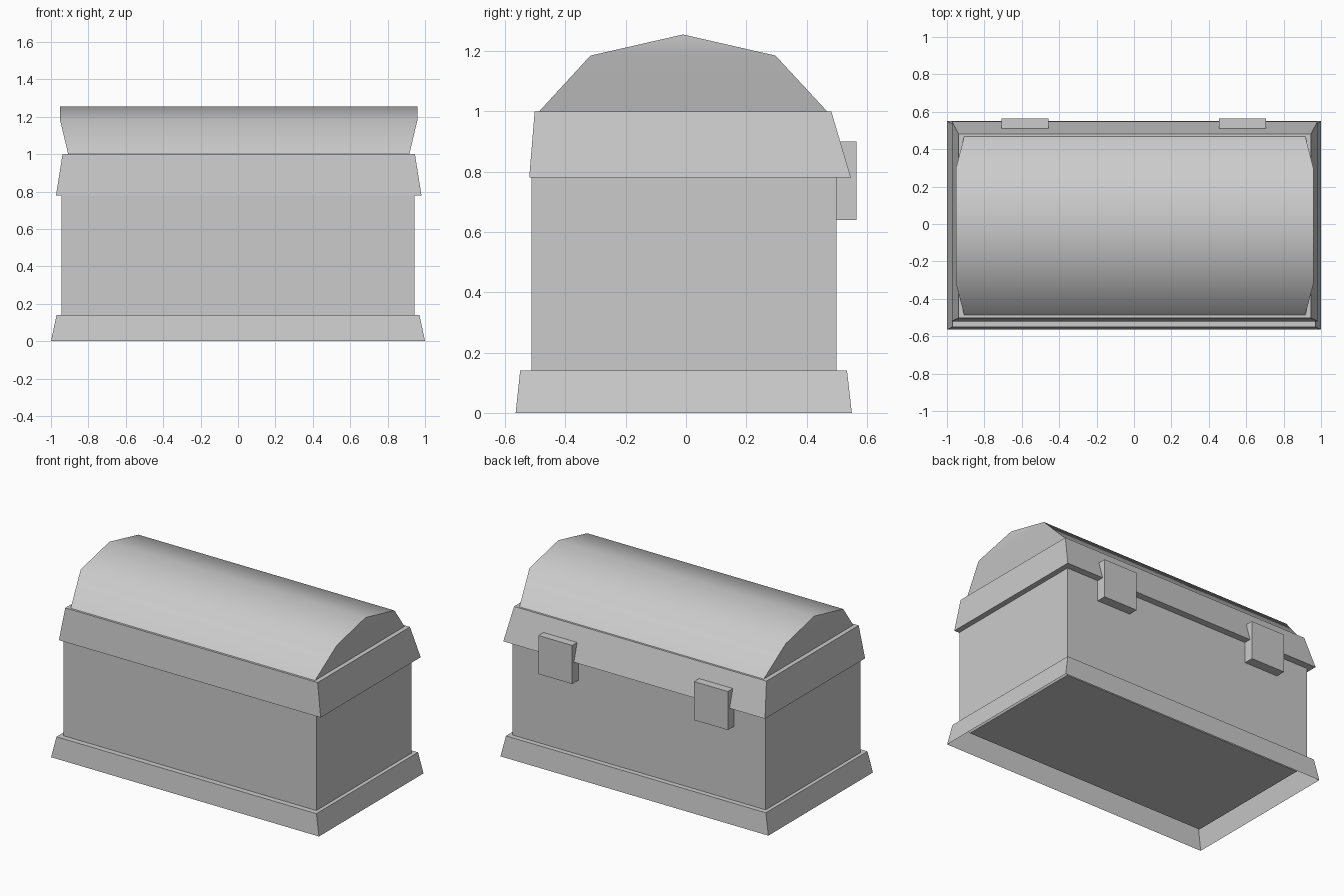
import bpy, bmesh

if "Cube" in bpy.data.objects:
    bpy.data.objects.remove(bpy.data.objects["Cube"])


def finish(name, bm):
    mesh = bpy.data.meshes.new(name)
    bm.to_mesh(mesh)
    bm.free()
    obj = bpy.data.objects.new(name, mesh)
    bpy.context.collection.objects.link(obj)
    return obj


def tapered_box(name, *rects, bottom=True, top=True):
    """Stack of rectangles (x0, x1, y0, y1, z) from bottom to top."""
    bm = bmesh.new()
    rings = []
    for x0, x1, y0, y1, z in rects:
        rings.append([bm.verts.new((x, y, z)) for x, y in
                      ((x0, y0), (x1, y0), (x1, y1), (x0, y1))])
    for a, b in zip(rings, rings[1:]):
        for i in range(4):
            j = (i + 1) % 4
            bm.faces.new((a[i], a[j], b[j], b[i]))
    if bottom:
        bm.faces.new(rings[0][::-1])
    if top:
        bm.faces.new(rings[-1])
    return finish(name, bm)


# Plinth is hollow underneath
tapered_box("base_plinth", (-1, 1, -0.565, 0.55, 0),
            (-0.97, 0.97, -0.55, 0.534, 0.14), bottom=False)

# Straight chest body, its floor narrows down inside the plinth
tapered_box("chest_body", (-0.906, 0.903, -0.465, 0.45, 0.07),
            (-0.945, 0.944, -0.513, 0.5, 0.14),
            (-0.945, 0.944, -0.513, 0.5, 0.78), top=False)

# Sloped band around the bottom of the lid
tapered_box("lid_band", (-0.973, 0.981, -0.52, 0.547, 0.78),
            (-0.938, 0.946, -0.502, 0.482, 1.0))

# Domed lid: (y, z, half length) across the profile, ends flare outwards
profile = [(-0.487, 1.0, 0.912), (-0.317, 1.185, 0.956), (-0.01, 1.255, 0.956),
           (0.297, 1.185, 0.956), (0.468, 1.0, 0.912)]
bm = bmesh.new()
left, right = [[bm.verts.new((s * hx + 0.004, y, z)) for y, z, hx in profile]
               for s in (-1, 1)]
for i in range(4):
    bm.faces.new((left[i], right[i], right[i + 1], left[i + 1]))
for e in (left, right):
    bm.faces.new((e[0], e[1], e[3], e[4]))
    bm.faces.new((e[1], e[2], e[3]))
    for i in range(4):
        bm.edges.get((e[i], e[i + 1])).smooth = False
bmesh.ops.recalc_face_normals(bm, faces=bm.faces)
for f in bm.faces:
    f.smooth = True
finish("lid_dome", bm)

# Two hinges on the back
for side, x in (("left", -0.582), ("right", 0.58)):
    rect = (x - 0.126, x + 0.126, 0.495, 0.565)
    tapered_box("hinge_" + side, rect + (0.64,), rect + (0.9,))
